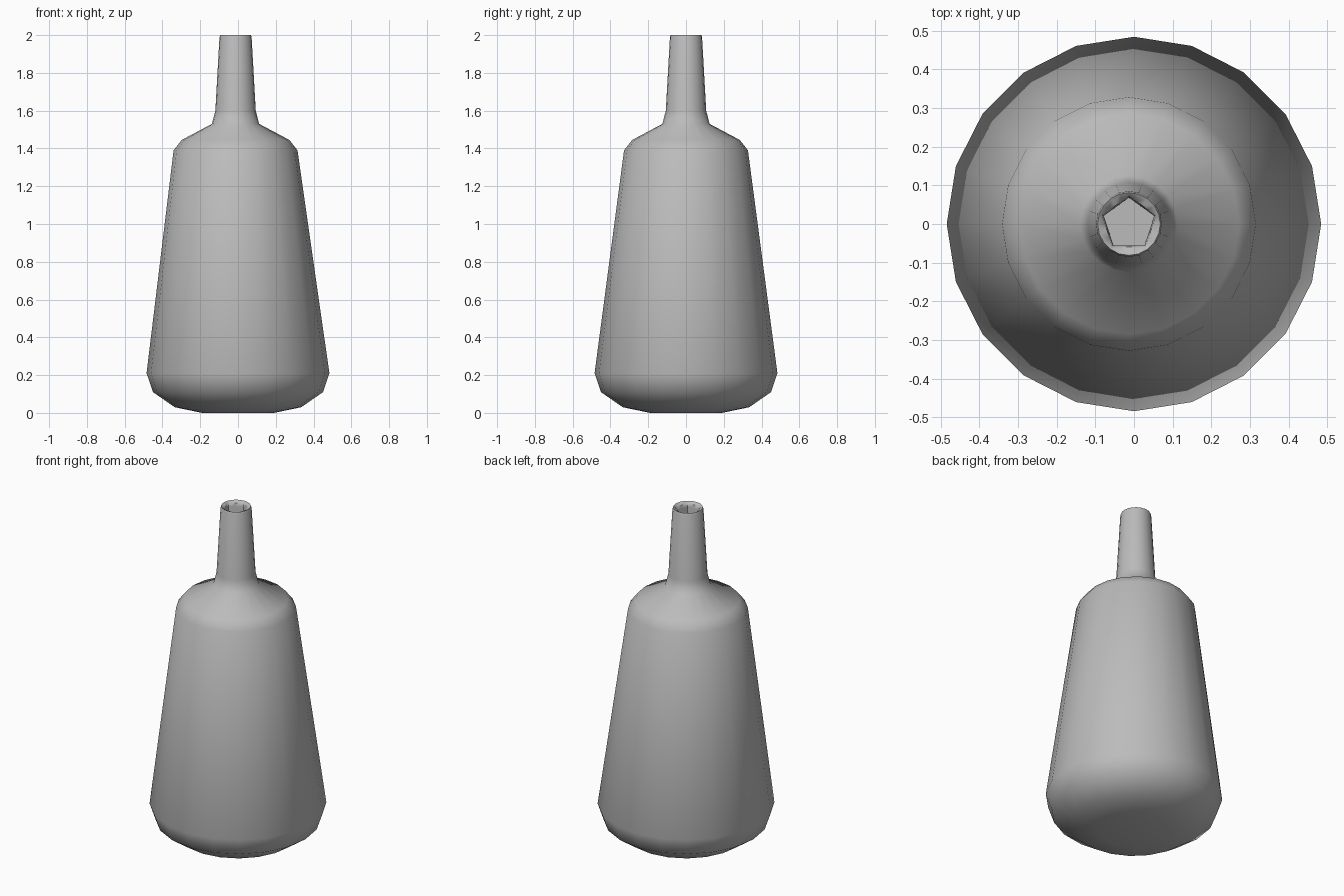
import bpy, bmesh, math

cube = bpy.data.objects.get("Cube")
if cube:
    bpy.data.objects.remove(cube, do_unlink=True)

SIDES = 20

# Plain grey finish
grey = bpy.data.materials.new("plain_grey")
grey.use_nodes = True
colour = (0.5, 0.5, 0.5, 1)
grey.diffuse_color = colour
grey.node_tree.nodes["Principled BSDF"].inputs["Base Color"].default_value = colour


def round_radius(r, angle):
    return r


def pentagon_radius(r, angle):
    """Distance to the edge of a pentagon that points to +y."""
    step = math.tau / 5
    offset = (angle - math.pi / 2 + 1e-6) % step - step / 2
    return r * math.cos(step / 2) / math.cos(offset)


def add_ring(bm, r, z, shape):
    lean = -0.013 * min(1, max(0, z - 0.2))  # the upper part leans slightly to one side
    verts = []
    for i in range(SIDES):
        a = math.tau * i / SIDES
        d = shape(r, a)
        verts.append(bm.verts.new((lean + d * math.cos(a), d * math.sin(a), z)))
    return verts


# Outer wall from the base up to the lip, then the bore going down the neck
outside = [(0.19, 0), (0.335, 0.03), (0.45, 0.11), (0.484, 0.21),
           (0.328, 1.39), (0.285, 1.445), (0.125, 1.53),
           (0.107, 1.6), (0.085, 1.99), (0.081, 2.0)]
bore = [(0.073, 1.99), (0.069, 1.97), (0.068, 1.6)]

bm = bmesh.new()
rings = [add_ring(bm, r, z, round_radius) for r, z in outside]
rings += [add_ring(bm, r, z, pentagon_radius) for r, z in bore]
for low, high in zip(rings, rings[1:]):
    for i in range(SIDES):
        j = (i + 1) % SIDES
        bm.faces.new((low[i], low[j], high[j], high[i]))
bm.faces.new(rings[0][::-1])  # flat base
bm.faces.new(rings[-1])       # bottom of the bore
bmesh.ops.recalc_face_normals(bm, faces=bm.faces)

mesh = bpy.data.meshes.new("bottle")
bm.to_mesh(mesh)
bm.free()
mesh.materials.append(grey)
bottle = bpy.data.objects.new("bottle", mesh)
bpy.context.collection.objects.link(bottle)

# Smooth shading with crisp edges at the lip and base of the bore
bpy.ops.object.select_all(action="DESELECT")
bottle.select_set(True)
bpy.context.view_layer.objects.active = bottle
bpy.ops.object.shade_smooth_by_angle(angle=math.radians(50))
